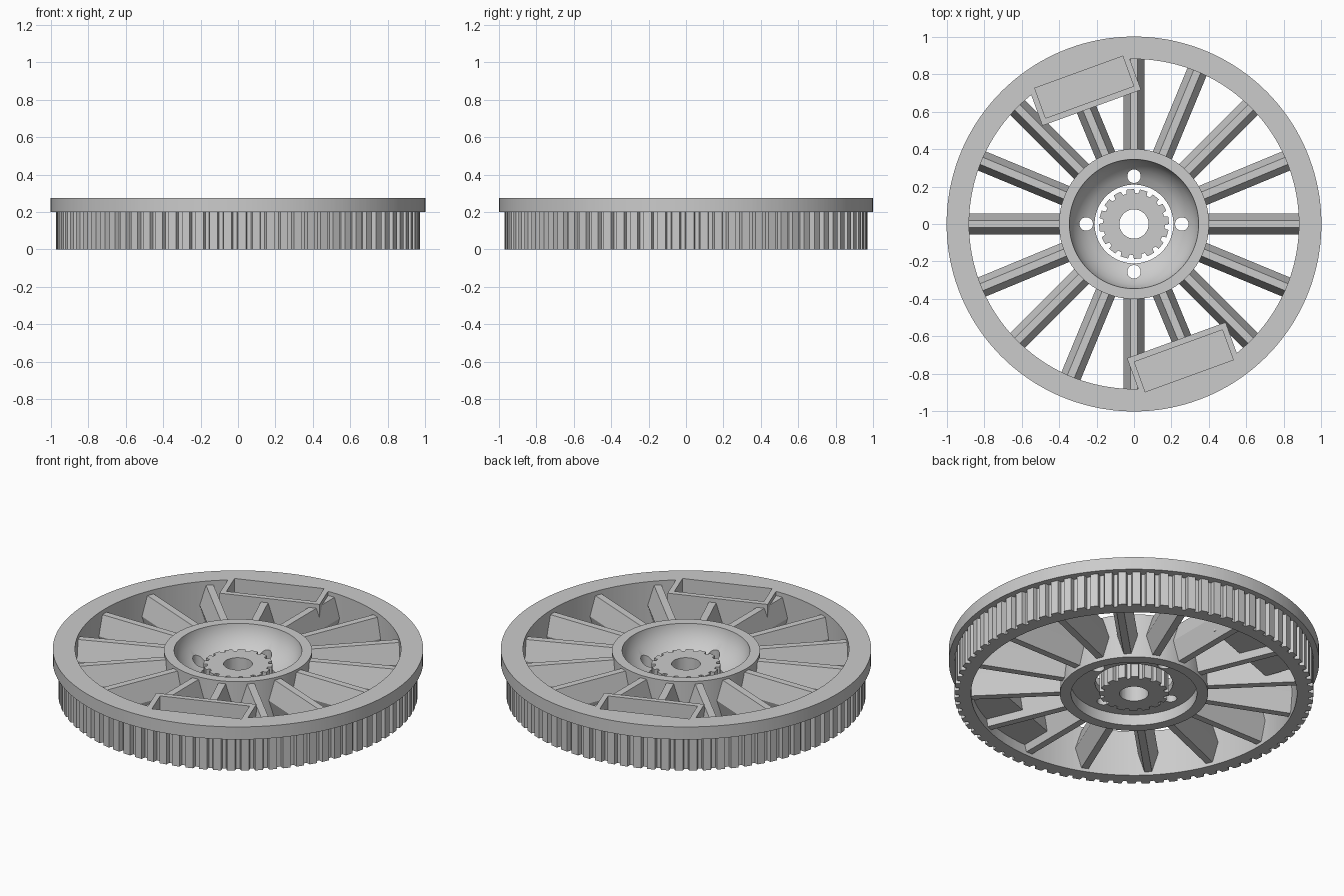
import bpy, bmesh
from math import radians, sin, cos, pi
from mathutils import Matrix, Vector

cube = bpy.data.objects.get("Cube")
if cube:
    bpy.data.objects.remove(cube, do_unlink=True)

grey = bpy.data.materials.new("light grey")
grey.use_nodes = True
colour = (0.6, 0.6, 0.6, 1)
grey.diffuse_color = colour
grey.node_tree.nodes["Principled BSDF"].inputs["Base Color"].default_value = colour


def add_object(name, bm):
    bmesh.ops.recalc_face_normals(bm, faces=bm.faces)
    mesh = bpy.data.meshes.new(name)
    bm.to_mesh(mesh)
    bm.free()
    mesh.materials.append(grey)
    ob = bpy.data.objects.new(name, mesh)
    bpy.context.collection.objects.link(ob)
    return ob


def lathe(name, sections):
    """Sweep closed sections, given as (angle, [(radius, z), ...]), round z."""
    bm = bmesh.new()
    rings = [[bm.verts.new((r * cos(a), r * sin(a), z)) for r, z in pts]
             for a, pts in sections]
    for i, ring in enumerate(rings):
        after = rings[(i + 1) % len(rings)]
        for j in range(len(ring)):
            k = (j + 1) % len(ring)
            bm.faces.new((ring[j], after[j], after[k], ring[k]))
    return add_object(name, bm)


def tooth_outline(count, tip, root):
    """Angles and radii of tabs separated by narrow grooves."""
    steps = ((0, tip), (0.56, tip), (0.64, root), (0.92, root))
    return [(2 * pi * (i + f) / count, r) for i in range(count) for f, r in steps]


def box(name, angle, x0, x1, y, z0, z1):
    """Block spanning x0..x1 outwards, turned to an angle."""
    bm = bmesh.new()
    bmesh.ops.create_cube(bm, size=1)
    bmesh.ops.scale(bm, vec=(x1 - x0, 2 * y, z1 - z0), verts=bm.verts)
    bmesh.ops.translate(bm, vec=((x0 + x1) / 2, 0, (z0 + z1) / 2), verts=bm.verts)
    bmesh.ops.rotate(bm, matrix=Matrix.Rotation(radians(angle), 3, 'Z'), verts=bm.verts)
    return add_object(name, bm)


def cut(target, cutter):
    mod = target.modifiers.new("cut", 'BOOLEAN')
    mod.operation = 'DIFFERENCE'
    mod.solver = 'EXACT'
    mod.object = cutter
    bpy.context.view_layer.objects.active = target
    bpy.ops.object.modifier_apply(modifier=mod.name)


def smooth(ob):
    bpy.ops.object.select_all(action='DESELECT')
    ob.select_set(True)
    bpy.context.view_layer.objects.active = ob
    bpy.ops.object.shade_smooth_by_angle(angle=radians(25))


TOP = 0.275

# Toothed belt rim with a flange on its upper edge
rim = lathe("toothed_rim", [
    (a, [(0.88, 0), (r, 0), (r, 0.2), (1, 0.2), (1, TOP), (0.88, TOP)])
    for a, r in tooth_outline(80, 0.97, 0.945)])

# Hub with a rounded bowl above and a flat recess below
bowl = [(0.4, 0), (0.4, 0.265), (0.345, 0.265), (0.34, 0.235), (0.32, 0.195),
        (0.29, 0.155), (0.25, 0.125), (0.21, 0.105), (0.21, 0.065),
        (0.34, 0.065), (0.34, 0)]
hub = lathe("hub", [(2 * pi * i / 96, bowl) for i in range(96)])

# Bolt holes through the bowl
for i in range(4):
    bm = bmesh.new()
    bmesh.ops.create_cone(bm, cap_ends=True, segments=24, radius1=0.036,
                          radius2=0.036, depth=0.8)
    a = pi / 2 * i
    bmesh.ops.translate(bm, vec=(0.255 * cos(a), 0.255 * sin(a), 0.1), verts=bm.verts)
    drill = add_object("bolt_hole_cutter", bm)
    cut(hub, drill)
    bpy.data.objects.remove(drill, do_unlink=True)

# Small pinion in the middle
pinion = lathe("centre_pinion", [
    (a, [(0.078, 0), (r, 0), (r, 0.185), (0.078, 0.185)])
    for a, r in tooth_outline(16, 0.187, 0.165)])

# Spokes, thick at mid height and narrow above and below
section = [(-0.02, 0.25), (0.02, 0.25), (0.055, 0.135),
           (0.02, 0.02), (-0.02, 0.02), (-0.055, 0.135)]
spokes = []
for i in range(16):
    turn = Matrix.Rotation(2 * pi * i / 16, 3, 'Z')
    bm = bmesh.new()
    ends = [[bm.verts.new(turn @ Vector((x, y, z))) for y, z in section]
            for x in (0.38, 0.9)]
    bm.faces.new(ends[0])
    bm.faces.new(ends[1])
    for j in range(6):
        k = (j + 1) % 6
        bm.faces.new((ends[0][j], ends[0][k], ends[1][k], ends[1][j]))
    spokes.append(add_object(f"spoke_{i + 1}", bm))

# Two open pockets set against the rim on opposite sides
for n, angle in enumerate((110, 290)):
    pocket = box(f"pocket_{n + 1}", angle, 0.66, 0.89, 0.28, 0.06, TOP)
    cutter = box("pocket_cutter", angle, 0.692, 0.862, 0.25, 0.1, 0.5)
    near = [spokes[(i + 8 * n) % 16] for i in (4, 5, 6)]
    for ob in [pocket, rim] + near:
        cut(ob, cutter)
    bpy.data.objects.remove(cutter, do_unlink=True)

for ob in (rim, hub, pinion):
    smooth(ob)
